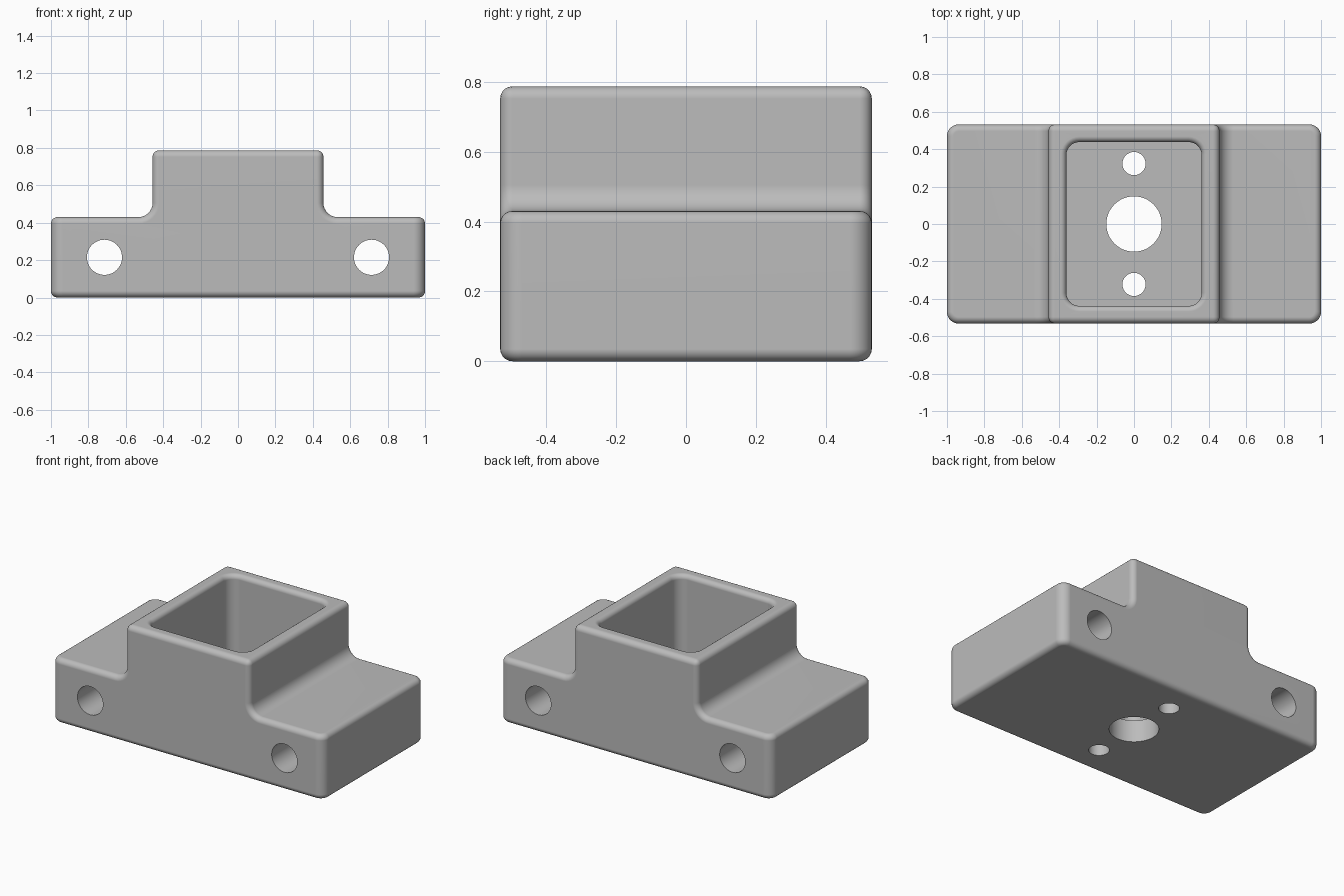
import bpy, bmesh, math

if "Cube" in bpy.data.objects:
    bpy.data.objects.remove(bpy.data.objects["Cube"], do_unlink=True)

W, D, H = 1.0, 0.532, 0.787      # half width, half depth, height
STEP, TOWER = 0.43, 0.457        # flange height, tower half width
ROUND = 0.035                    # general edge rounding

grey = bpy.data.materials.new("plain_grey")
grey.use_nodes = True
colour = (0.5, 0.5, 0.5, 1)
grey.diffuse_color = colour
grey.node_tree.nodes["Principled BSDF"].inputs["Base Color"].default_value = colour


def to_object(name, bm):
    bmesh.ops.recalc_face_normals(bm, faces=bm.faces)
    mesh = bpy.data.meshes.new(name)
    bm.to_mesh(mesh)
    bm.free()
    mesh.materials.append(grey)
    obj = bpy.data.objects.new(name, mesh)
    bpy.context.collection.objects.link(obj)
    return obj


def bevel(bm, edges, radius, segments):
    bmesh.ops.bevel(bm, geom=edges, offset=radius, segments=segments,
                    profile=0.5, affect='EDGES', clamp_overlap=False)


def is_edge_at(edge, axis, x, z=None):
    a, b = (v.co for v in edge.verts)
    along = abs((a - b).normalized()[axis]) > 0.9
    at_x = all(abs(abs(p.x) - x) < 1e-4 for p in (a, b))
    return along and at_x and (z is None or all(abs(p.z - z) < 1e-4 for p in (a, b)))


def rounded_rect(hx, hy, radius, steps=8):
    points = []
    for corner, (sx, sy) in enumerate(((1, 1), (-1, 1), (-1, -1), (1, -1))):
        for i in range(steps + 1):
            a = math.pi / 2 * (corner + i / steps)
            points.append((sx * (hx - radius) + radius * math.cos(a),
                           sy * (hy - radius) + radius * math.sin(a)))
    return points


def cylinder(name, radius, length, location, rotation=(0, 0, 0)):
    bm = bmesh.new()
    bmesh.ops.create_cone(bm, cap_ends=True, segments=48, radius1=radius,
                          radius2=radius, depth=length)
    obj = to_object(name, bm)
    obj.location, obj.rotation_euler = location, rotation
    return obj


# Stepped body: extruded T profile
half = [(W, 0), (W, STEP), (TOWER, STEP), (TOWER, H)]
profile = half + [(-x, z) for x, z in reversed(half)]
bm = bmesh.new()
face = bm.faces.new([bm.verts.new((x, -D, z)) for x, z in profile])
extruded = bmesh.ops.extrude_face_region(bm, geom=[face])["geom"]
bmesh.ops.translate(bm, vec=(0, 2 * D, 0),
                    verts=[g for g in extruded if isinstance(g, bmesh.types.BMVert)])
bmesh.ops.recalc_face_normals(bm, faces=bm.faces)

# Inner fillets and upright corners first, then every remaining sharp edge
bevel(bm, [e for e in bm.edges if is_edge_at(e, 1, TOWER, STEP)], 0.075, 8)
bevel(bm, [e for e in bm.edges if is_edge_at(e, 2, W)], 0.062, 8)
bm.normal_update()
bevel(bm, [e for e in bm.edges if e.calc_face_angle(0) > math.radians(50)], ROUND, 5)
body = to_object("stepped_mount", bm)

# Pocket cutter: stacked rounded rectangles with a flared rim
FLOOR, LIP = 0.145, 0.03
levels = [(FLOOR, 0)]
for i in range(7):
    a = math.pi / 2 * i / 6
    levels.append((H - LIP + LIP * math.sin(a), LIP * (1 - math.cos(a))))
levels.append((H + 0.1, LIP))
bm = bmesh.new()
rings = [[bm.verts.new((x, y, z)) for x, y in
          rounded_rect(0.362 + grow, 0.438 + grow, 0.07 + grow)] for z, grow in levels]
for low, high in zip(rings, rings[1:]):
    for i in range(len(low)):
        j = (i + 1) % len(low)
        bm.faces.new((low[i], low[j], high[j], high[i]))
bm.faces.new(rings[0])
bm.faces.new(rings[-1])
cutters = [to_object("pocket_cutter", bm)]

# Floor holes and cross bores through the flanges
cutters.append(cylinder("centre_hole_cutter", 0.148, 0.6, (0, 0, 0)))
for side in (-1, 1):
    cutters.append(cylinder("small_hole_cutter", 0.062, 0.6, (0, side * 0.323, 0)))
    cutters.append(cylinder("cross_bore_cutter", 0.094, 3, (side * 0.714, 0, 0.215),
                            (math.pi / 2, 0, 0)))

bpy.ops.object.select_all(action='DESELECT')
body.select_set(True)
bpy.context.view_layer.objects.active = body
for cutter in cutters:
    mod = body.modifiers.new("cut", 'BOOLEAN')
    mod.operation, mod.solver, mod.object = 'DIFFERENCE', 'EXACT', cutter
    bpy.ops.object.modifier_apply(modifier=mod.name)
for cutter in cutters:
    bpy.data.objects.remove(cutter, do_unlink=True)

# Smooth roundings with flat main faces
bpy.ops.object.shade_smooth_by_angle(angle=math.radians(35))
weighted = body.modifiers.new("even_normals", 'WEIGHTED_NORMAL')
weighted.keep_sharp = True
